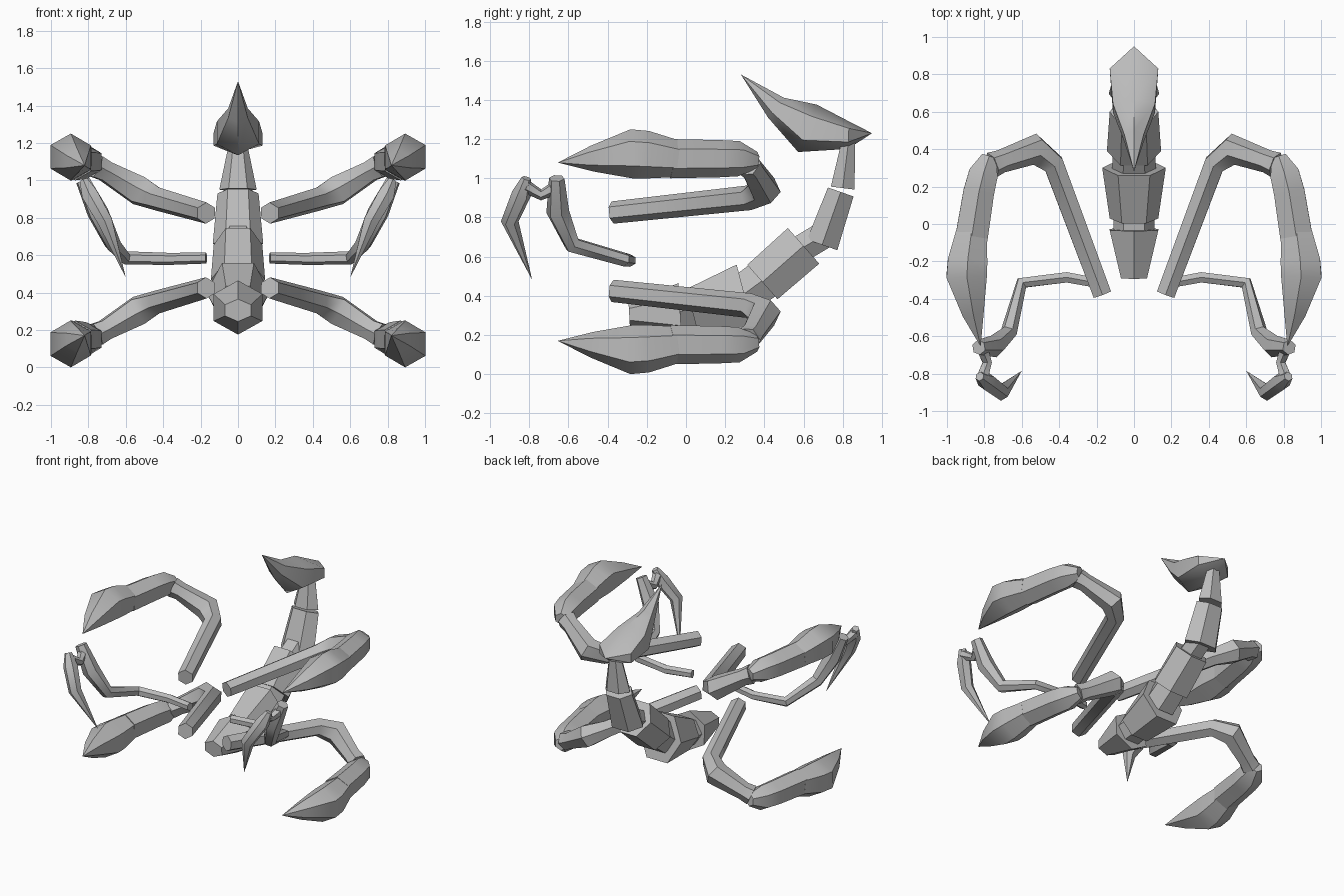
import bpy, bmesh, math
from mathutils import Vector

cube = bpy.data.objects.get("Cube")
if cube:
    bpy.data.objects.remove(cube, do_unlink=True)

shell = bpy.data.materials.new("shell_grey")
shell.use_nodes = True
GREY = (0.5, 0.5, 0.5, 1)
shell.diffuse_color = GREY
shell.node_tree.nodes["Principled BSDF"].inputs["Base Color"].default_value = GREY


def loft(name, rings, sides=6, turn=0.0, change=lambda p: p):
    """Skin rings (x, y, z, half width, half height) along their path; zero width makes a point."""
    pts = [Vector(r[:3]) for r in rings]
    n = len(pts)
    bm = bmesh.new()
    loops, up, last = [], Vector((0, 0, 1)), None
    for i, r in enumerate(rings):
        before = (pts[i] - pts[max(i - 1, 0)]).normalized()
        after = (pts[min(i + 1, n - 1)] - pts[i]).normalized()
        t = (before + after).normalized()
        if last:
            up = last.rotation_difference(t) @ up
        up = (up - t * up.dot(t)).normalized()
        last, side = t, t.cross(up)
        w, h = r[3], r[-1]
        if w == 0:
            loops.append([bm.verts.new(change(pts[i]))])
            continue
        angles = [math.tau * k / sides + turn for k in range(sides)]
        loops.append([bm.verts.new(change(pts[i] + side * w * math.sin(a) + up * h * math.cos(a)))
                      for a in angles])
    for a, b in zip(loops, loops[1:]):
        for k in range(sides):
            j = (k + 1) % sides
            corners = [a[k % len(a)], a[j % len(a)], b[j % len(b)], b[k % len(b)]]
            bm.faces.new(list(dict.fromkeys(corners)))
    for loop in (loops[0], loops[-1]):
        if len(loop) > 2:
            bm.faces.new(loop)
    bmesh.ops.recalc_face_normals(bm, faces=bm.faces)
    mesh = bpy.data.meshes.new(name)
    bm.to_mesh(mesh)
    bm.free()
    mesh.materials.append(shell)
    ob = bpy.data.objects.new(name, mesh)
    bpy.context.collection.objects.link(ob)
    bpy.ops.object.select_all(action="DESELECT")
    ob.select_set(True)
    bpy.context.view_layer.objects.active = ob
    bpy.ops.object.shade_smooth_by_angle(angle=math.radians(50))
    return ob


def tail_part(name, rings, turn=math.pi / 6):
    loft(name, [(0,) + r for r in rings], turn=turn)


# Tail segments, from the front stub to the last joint
tail_part("tail_base", [(-.29, .305, .08, .06), (-.03, .32, .15, .145)], 0)
tail_part("tail_segment_low", [(.03, .33, .13, .125), (.3, .4, .17, .19)])
tail_part("tail_segment_middle", [(.39, .47, .145, .135), (.6, .655, .13, .14)])
tail_part("tail_segment_high", [(.695, .66, .135, .095), (.79, .93, .11, .08)])
tail_part("tail_neck", [(.8, .95, .1, .07), (.83, 1.19, .05, .04)])

# Short links between the tail segments
tail_part("link_low", [(-.05, .32, .11, .1), (.05, .33, .11, .1)])
tail_part("link_middle", [(.27, .39, .12, .12), (.42, .5, .11, .12)])
tail_part("link_high", [(.57, .63, .09, .08), (.72, .72, .09, .08)])

# Stinger
tail_part("stinger", [(.28, 1.53, 0), (.46, 1.36, .06, .065), (.62, 1.255, .13, .13),
                      (.83, 1.22, .15, .07), (.95, 1.23, 0)], 0)

# Limb paths for the left side
UPPER_ARM = [(.17, -.375, .825, .057), (.43, .32, .90, .064), (.53, .4, .945, .085),
             (.71, .335, 1.05, .062), (.76, .315, 1.075, .07)]
FOREARM = [(.775, .36, 1.09, .045), (.805, .27, 1.1, .09), (.83, .17, 1.1, .095),
           (.87, -.08, 1.1, .1)]
CLAW = [(.87, -.05, 1.1, .095), (.89, -.2, 1.12, .122), (.895, -.28, 1.125, .125),
        (.86, -.48, 1.1, .066), (.82, -.655, 1.08, 0)]
FEELER = [(.17, -.32, .585, .03), (.36, -.285, .58, .032), (.6, -.315, .585, .036),
          (.67, -.58, .66, .045), (.75, -.655, .83, .06), (.83, -.66, 1, .04)]
FEELER_LINK = [(.81, -.67, .95, .035), (.785, -.74, .915, .028), (.81, -.82, .96, .035)]
HOOK = [(.825, -.815, 1, .025), (.79, -.84, .92, .05), (.71, -.9, .78, .045), (.6, -.785, .48, 0)]

MIDDLE = 1.25  # upper and lower arms reflect into each other: z -> MIDDLE - z
for side, s in (("left", 1), ("right", -1)):
    def across(p):
        return Vector((p.x * s, p.y, p.z))

    def below(p):
        return Vector((p.x * s, p.y, MIDDLE - p.z))

    for level, change in (("upper", across), ("lower", below)):
        loft(f"{side}_{level}_arm", UPPER_ARM, change=change)
        loft(f"{side}_{level}_forearm", FOREARM, change=change)
        loft(f"{side}_{level}_claw", CLAW, change=change)
    loft(f"{side}_feeler", FEELER, change=across)
    loft(f"{side}_feeler_link", FEELER_LINK, change=across)
    loft(f"{side}_feeler_hook", HOOK, change=across)
